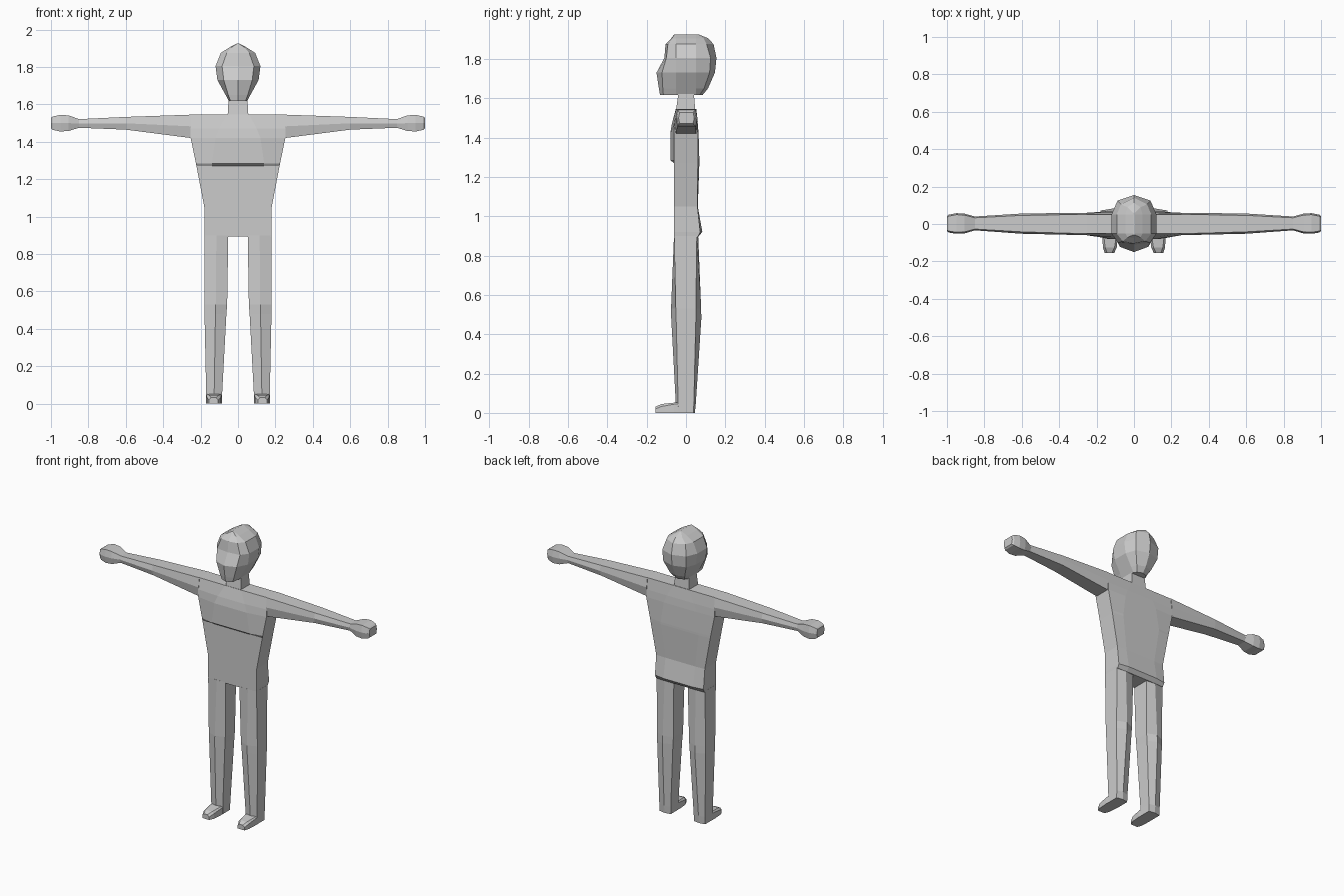
import bpy, bmesh

skin = bpy.data.materials.new("plain_grey")
skin.diffuse_color = (0.6, 0.6, 0.6, 1)


def loft(name, rings):
    """Bridge matching rings of points and cap both ends."""
    bm = bmesh.new()
    rows = [[bm.verts.new(p) for p in ring] for ring in rings]
    n = len(rows[0])
    for a, b in zip(rows, rows[1:]):
        for i in range(n):
            j = (i + 1) % n
            bm.faces.new((a[i], a[j], b[j], b[i]))
    bm.faces.new(rows[0][::-1])
    bm.faces.new(rows[-1])
    bmesh.ops.recalc_face_normals(bm, faces=bm.faces)
    mesh = bpy.data.meshes.new(name)
    bm.to_mesh(mesh)
    bm.free()
    mesh.materials.append(skin)
    bpy.context.collection.objects.link(bpy.data.objects.new(name, mesh))


def torso_ring(z, w, c, front, front_mid, back, back_mid):
    """Half width w, inner column c; middle columns may bulge."""
    return [(-w, front, z), (-c, front_mid, z), (0, front_mid, z), (c, front_mid, z), (w, front, z),
            (w, back, z), (c, back_mid, z), (0, back_mid, z), (-c, back_mid, z), (-w, back, z)]


# Torso with an overhanging chest and seat
loft("torso", [torso_ring(*r) for r in (
    (0.895, 0.178, 0.11, -0.060, -0.060, 0.060, 0.062),
    (0.92, 0.180, 0.11, -0.060, -0.060, 0.072, 0.083),
    (1.05, 0.180, 0.11, -0.060, -0.060, 0.058, 0.060),
    (1.27, 0.222, 0.14, -0.060, -0.060, 0.060, 0.068),
    (1.285, 0.225, 0.14, -0.060, -0.080, 0.060, 0.068),
    (1.42, 0.253, 0.12, -0.060, -0.080, 0.060, 0.064),
    (1.47, 0.253, 0.10, -0.060, -0.072, 0.058, 0.060),
    (1.545, 0.250, 0.06, -0.050, -0.052, 0.050, 0.050))])

# Neck
loft("neck", [[(-w, f, z), (w, f, z), (w, b, z), (-w, b, z)] for z, w, f, b in (
    (1.53, 0.056, -0.052, 0.048), (1.60, 0.052, -0.042, 0.042), (1.68, 0.048, -0.036, 0.036))])


def head_ring(z, front, fx, fy, side, bx, by, back):
    half = [(fx, fy), (side, -0.052), (side, 0.052), (bx, by)]
    pts = [(0, front)] + half + [(0, back)] + [(-x, y) for x, y in half[::-1]]
    return [(x, y, z) for x, y in pts]


# Head with a projecting jaw
loft("head", [head_ring(*r) for r in (
    (1.617, -0.132, 0.040, -0.115, 0.048, 0.035, 0.070, 0.085),
    (1.65, -0.138, 0.052, -0.118, 0.066, 0.055, 0.092, 0.112),
    (1.73, -0.150, 0.076, -0.122, 0.110, 0.085, 0.120, 0.147),
    (1.805, -0.110, 0.085, -0.100, 0.120, 0.088, 0.125, 0.155),
    (1.875, -0.104, 0.060, -0.092, 0.092, 0.070, 0.105, 0.140),
    (1.905, -0.075, 0.035, -0.072, 0.045, 0.035, 0.090, 0.112),
    (1.925, -0.060, 0.004, -0.058, 0.006, 0.004, 0.058, 0.062))])


def arm_ring(x, low, high, front, back, bevel):
    mid = (low + high) / 2
    return [(x, front + bevel, high), (x, front, mid), (x, front + bevel, low),
            (x, back - bevel, low), (x, back, mid), (x, back - bevel, high)]


def leg_ring(z, xi, xo, front, ridge_f, back, ridge_b):
    xm = (xi + xo) / 2
    return [(xi, front, z), (xm, ridge_f, z), (xo, front, z),
            (xo, back, z), (xm, ridge_b, z), (xi, back, z)]


def foot_ring(y, xi, xo, top, chamfer):
    return [(xi, y, 0), (xo, y, 0), (xo, y, top - chamfer), (xo - chamfer, y, top),
            (xi + chamfer, y, top), (xi, y, top - chamfer)]


def flip(rings, s):
    return [[(s * x, y, z) for x, y, z in ring] for ring in rings]


arm = [arm_ring(*r) for r in (
    (0.250, 1.420, 1.545, -0.060, 0.060, 0.008),
    (0.600, 1.465, 1.533, -0.052, 0.056, 0.010),
    (0.850, 1.475, 1.521, -0.034, 0.040, 0.007))]
hand = [arm_ring(*r) for r in (
    (0.850, 1.475, 1.521, -0.034, 0.040, 0.007),
    (0.905, 1.458, 1.541, -0.050, 0.055, 0.008),
    (0.950, 1.455, 1.544, -0.052, 0.058, 0.008),
    (0.990, 1.464, 1.535, -0.046, 0.050, 0.008),
    (1.000, 1.472, 1.528, -0.038, 0.042, 0.006))]
leg = [leg_ring(*r) for r in (
    (0.900, 0.052, 0.179, -0.060, -0.061, 0.055, 0.062),
    (0.530, 0.058, 0.180, -0.052, -0.076, 0.050, 0.077),
    (0.480, 0.062, 0.179, -0.050, -0.075, 0.050, 0.078),
    (0.050, 0.085, 0.170, -0.040, -0.052, 0.040, 0.050),
    (0.000, 0.086, 0.169, -0.038, -0.045, 0.038, 0.045))]
foot = [foot_ring(*r) for r in (
    (0.000, 0.088, 0.168, 0.052, 0.006),
    (-0.060, 0.086, 0.170, 0.052, 0.008),
    (-0.125, 0.092, 0.166, 0.045, 0.012),
    (-0.155, 0.106, 0.156, 0.032, 0.012))]

# Limbs on both sides
for side, s in (("right", -1), ("left", 1)):
    for part, rings in (("arm", arm), ("hand", hand), ("leg", leg), ("foot", foot)):
        loft(f"{side}_{part}", flip(rings, s))
